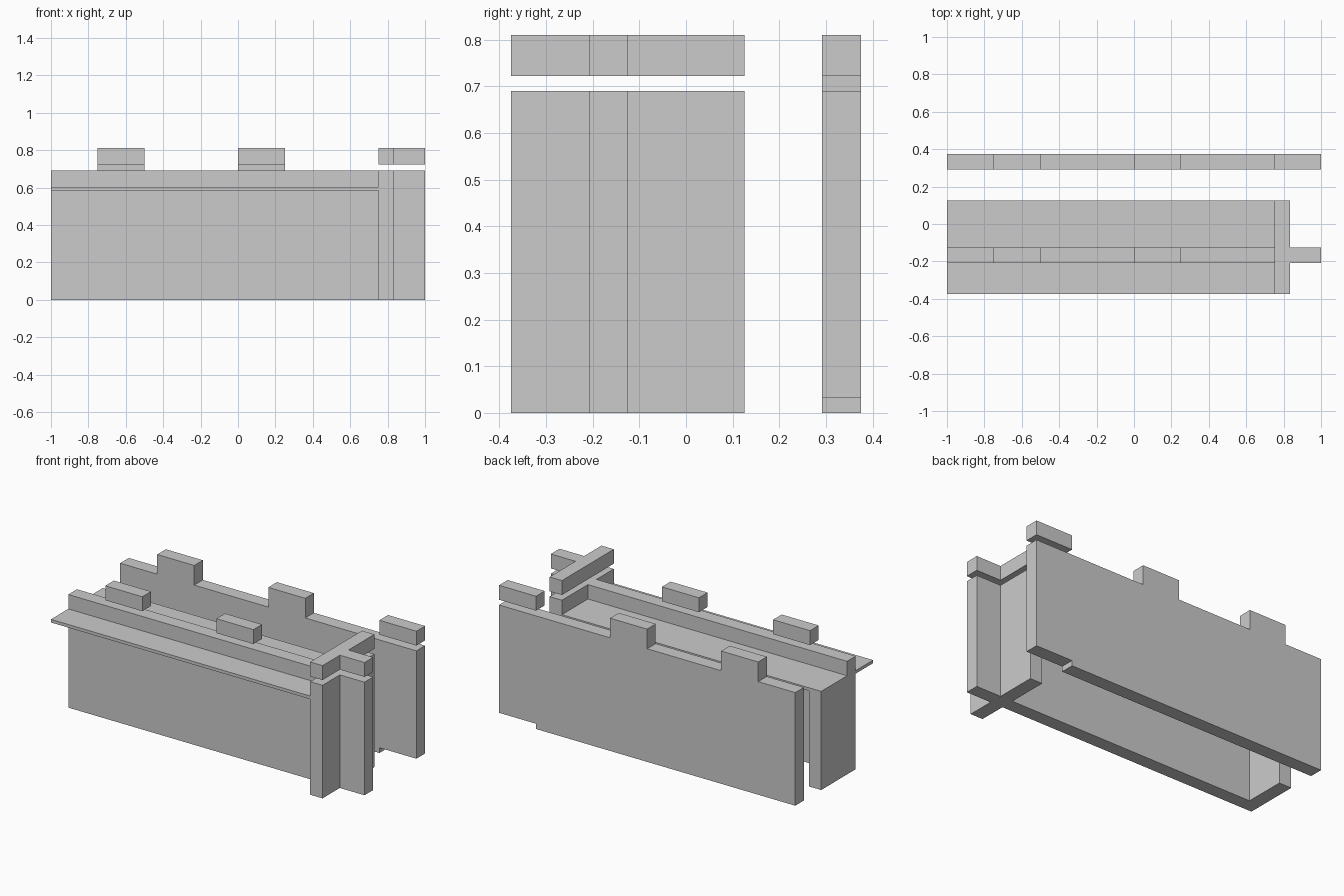
import bpy, bmesh
from mathutils import Vector

if "Cube" in bpy.data.objects:
    bpy.data.objects.remove(bpy.data.objects["Cube"])

T = 0.0833           # wall thickness
TOP = 0.69           # wall top
M0, M1 = 0.722, 0.81  # merlon bottom and top
YF = -0.2083         # outer face of the front wall
YB = 0.125           # back edge of walkway and cross wall


def prism(name, pts, lo, hi, axis="z"):
    """Extrude an outline: (x, y) along z, or (x, z) along y."""
    def place(a, b, h):
        return (a, b, h) if axis == "z" else (a, h, b)
    bm = bmesh.new()
    face = bm.faces.new([bm.verts.new(place(a, b, lo)) for a, b in pts])
    new = bmesh.ops.extrude_face_region(bm, geom=[face])["geom"]
    verts = [v for v in new if isinstance(v, bmesh.types.BMVert)]
    bmesh.ops.translate(bm, verts=verts, vec=Vector(place(0, 0, hi - lo)))
    bmesh.ops.recalc_face_normals(bm, faces=bm.faces)
    mesh = bpy.data.meshes.new(name)
    bm.to_mesh(mesh)
    bm.free()
    obj = bpy.data.objects.new(name, mesh)
    bpy.context.collection.objects.link(obj)
    return obj


def box(name, x0, x1, y0, y1, z0, z1):
    return prism(name, [(x0, y0), (x1, y0), (x1, y1), (x0, y1)], z0, z1)


def cross_outline(x_start):
    """Wall along x crossed by a wall along y near the right end."""
    a, b, yi = 0.75, 0.75 + T, YF + T
    return [(x_start, YF), (a, YF), (a, -0.375), (b, -0.375), (b, YF), (1, YF),
            (1, yi), (b, yi), (b, YB), (a, YB), (a, yi), (x_start, yi)]


# front wall with its cross wall
prism("front_and_cross_wall", cross_outline(-1), 0, TOP)

# end wall under the walkway
box("end_wall", -1, -1 + T, YF + T, YB, 0, 0.583)

# walkway inside and ledge outside the front wall
box("walkway", -1, 0.75, YF + T, YB, 0.583, 0.602)
box("outer_ledge", -1, 0.75, -0.375, YF, 0.583, 0.602)

# floating merlons of the front wall
for i, x in enumerate((-0.75, 0.0)):
    box(f"front_merlon_{i + 1}", x, x + 0.25, YF, YF + T, M0, M1)

# cross-shaped corner merlon (its left arm has no length)
corner = [p for p in cross_outline(0.75) if p[0] > 0.75 or p[1] in (-0.375, YB)]
prism("corner_merlon", corner, M0, M1)

# back wall with two joined merlons and a raised foot at the right end
outline = [(-1, 0), (0.75, 0), (0.75, 0.032), (1, 0.032), (1, TOP)]
for x in (0.0, -0.75):
    outline += [(x + 0.25, TOP), (x + 0.25, M1), (x, M1), (x, TOP)]
outline.append((-1, TOP))
prism("back_wall", outline, 0.375 - T, 0.375, "y")
box("back_merlon_right", 0.75, 1, 0.375 - T, 0.375, M0, M1)
